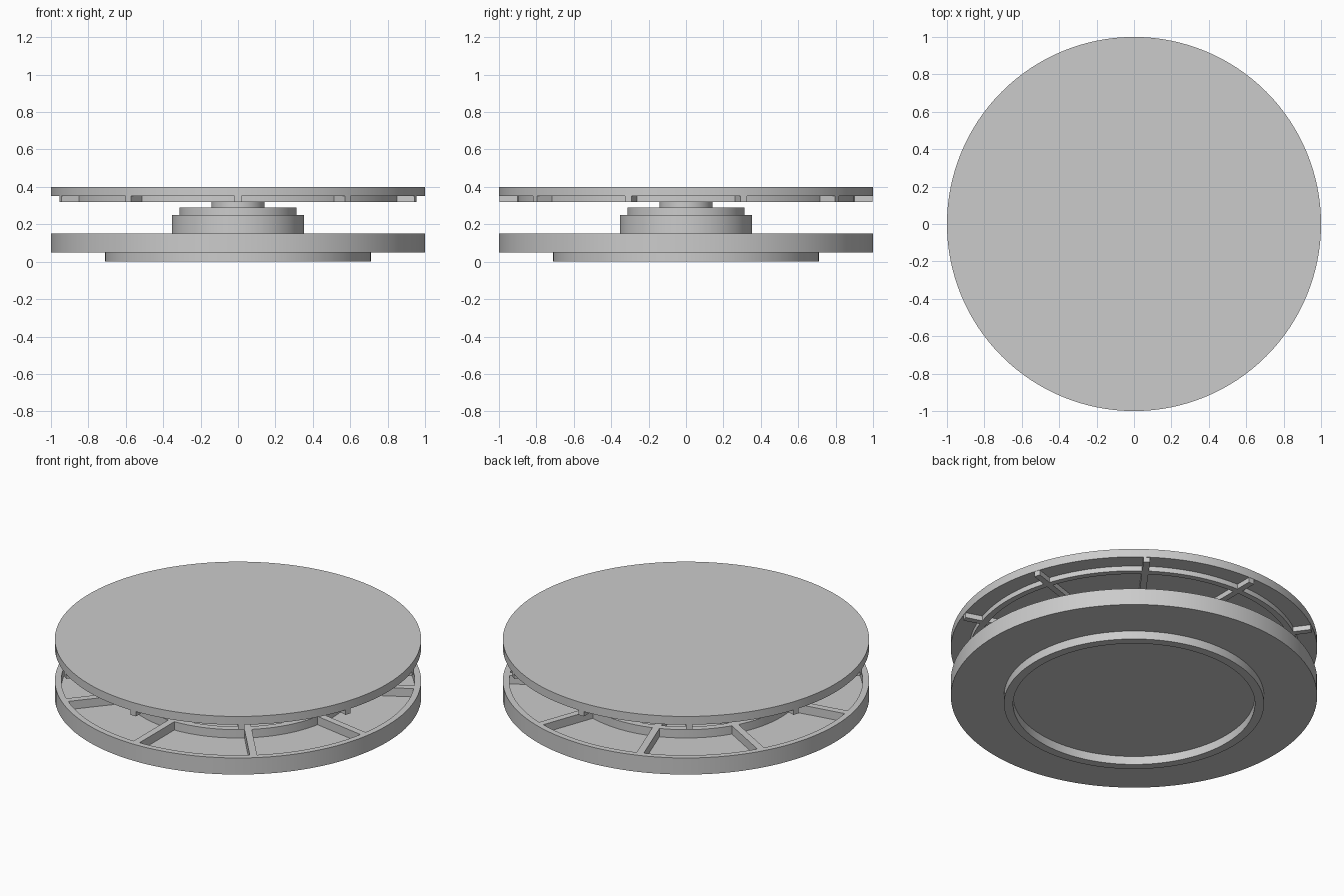
import bpy
import bmesh
import math
from mathutils import Matrix

cube = bpy.data.objects.get("Cube")
if cube:
    bpy.data.objects.remove(cube, do_unlink=True)

SEGMENTS = 128

grey = bpy.data.materials.new("plain_grey")
grey.use_nodes = True
grey.diffuse_color = (0.6, 0.6, 0.6, 1)
grey.node_tree.nodes["Principled BSDF"].inputs["Base Color"].default_value = (0.6, 0.6, 0.6, 1)


def finish(name, bm, smooth=True):
    """Turn a bmesh into a named, coloured object."""
    bmesh.ops.recalc_face_normals(bm, faces=bm.faces)
    mesh = bpy.data.meshes.new(name)
    bm.to_mesh(mesh)
    bm.free()
    mesh.materials.append(grey)
    obj = bpy.data.objects.new(name, mesh)
    bpy.context.collection.objects.link(obj)
    if smooth:
        bpy.ops.object.select_all(action='DESELECT')
        obj.select_set(True)
        bpy.context.view_layer.objects.active = obj
        bpy.ops.object.shade_smooth_by_angle(angle=math.radians(30))
    return obj


def lathe(name, profile):
    """Spin a closed (radius, height) outline around the z axis."""
    bm = bmesh.new()
    verts = [bm.verts.new((r, 0, z)) for r, z in profile]
    edges = [bm.edges.new((a, b)) for a, b in zip(verts, verts[1:])]
    if profile[0][0] > 0:
        edges.append(bm.edges.new((verts[-1], verts[0])))
    bmesh.ops.spin(bm, geom=verts + edges, cent=(0, 0, 0), axis=(0, 0, 1),
                   angle=math.tau, steps=SEGMENTS, use_merge=True)
    bmesh.ops.remove_doubles(bm, verts=bm.verts, dist=0.00001)
    return finish(name, bm)


def radial_ribs(name, count, inner, outer, width, low, high):
    """Straight bars like spokes, the first pointing to the front."""
    bm = bmesh.new()
    size = Matrix.Diagonal((outer - inner, width, high - low, 1))
    place = Matrix.Translation(((inner + outer) / 2, 0, (low + high) / 2))
    for i in range(count):
        turn = Matrix.Rotation(math.tau * i / count - math.pi / 2, 4, 'Z')
        bmesh.ops.create_cube(bm, size=1, matrix=turn @ place @ size)
    return finish(name, bm, smooth=False)


# Base: foot ring, outer rim, sunken floor and middle ring
lathe("base", [
    (0, 0.05), (0.66, 0.05), (0.66, 0), (0.71, 0), (0.71, 0.05),
    (1, 0.05), (1, 0.15), (0.965, 0.15), (0.965, 0.10),
    (0.635, 0.10), (0.635, 0.15), (0.595, 0.15), (0.595, 0.10), (0, 0.10)])
radial_ribs("base_outer_ribs", 9, 0.63, 0.968, 0.04, 0.095, 0.15)
radial_ribs("base_inner_ribs", 9, 0.33, 0.6, 0.04, 0.095, 0.15)

# Stepped bearing hub
lathe("hub", [(0, 0.095), (0.352, 0.095), (0.352, 0.25), (0.314, 0.25),
              (0.314, 0.29), (0.142, 0.29), (0.142, 0.352), (0, 0.352)])

# Turning plate with its underside ribs and ring
lathe("top_plate", [(0, 0.35), (1, 0.35), (1, 0.40), (0, 0.40)])
lathe("plate_ring", [(0.865, 0.32), (0.90, 0.32), (0.90, 0.352), (0.865, 0.352)])
radial_ribs("plate_ribs", 10, 0.13, 0.998, 0.036, 0.32, 0.352)
